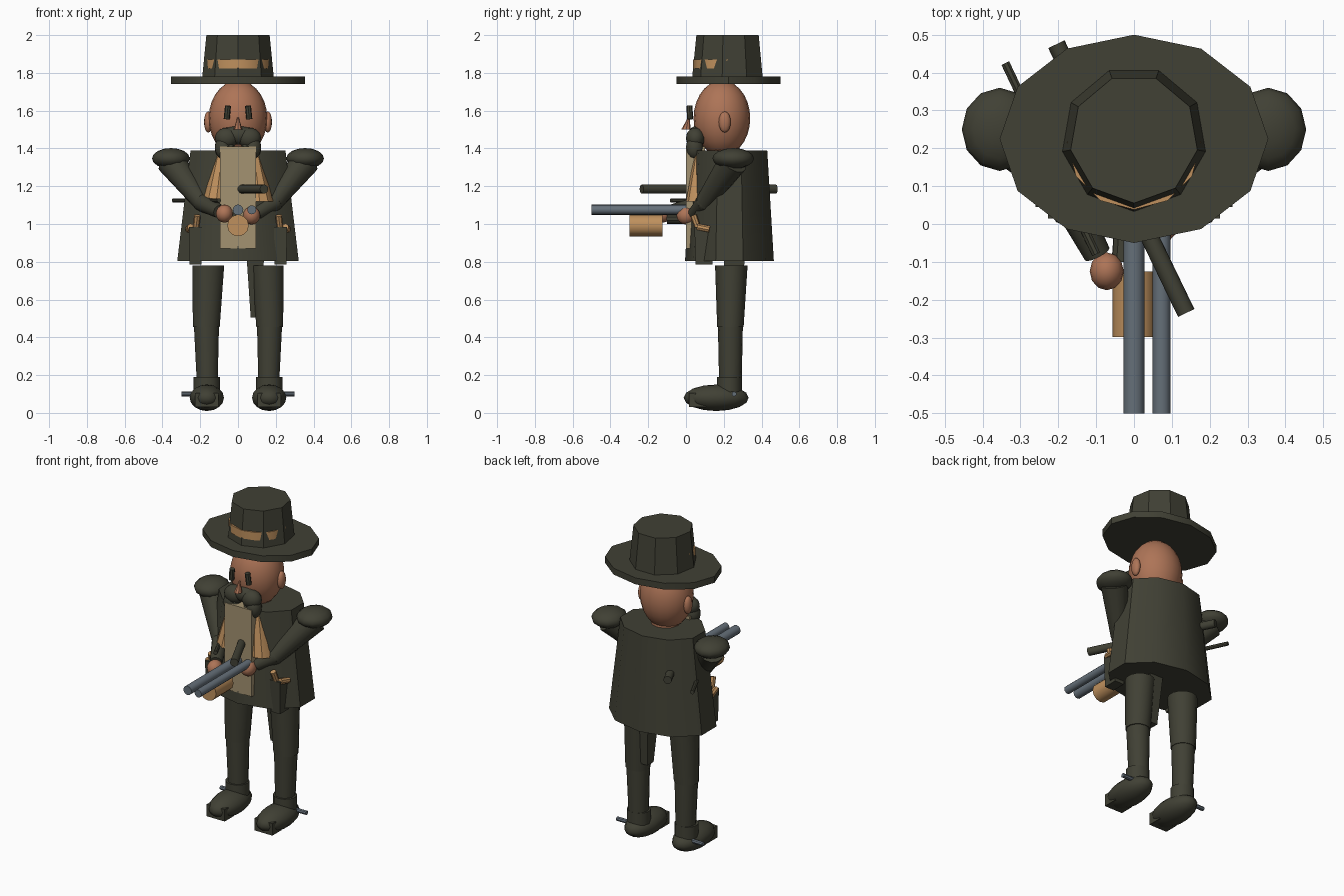
import bpy, bmesh, math
from mathutils import Vector, Matrix

if "Cube" in bpy.data.objects:
    bpy.data.objects.remove(bpy.data.objects["Cube"])


def material(name, rgb):
    m = bpy.data.materials.new(name)
    m.diffuse_color = (*rgb, 1)
    m.use_nodes = True
    m.node_tree.nodes["Principled BSDF"].inputs["Base Color"].default_value = m.diffuse_color
    return m


DARK = material("dark olive cloth", (0.052, 0.052, 0.035))
SKIN = material("skin", (0.42, 0.175, 0.095))
TAN = material("tan leather", (0.52, 0.28, 0.11))
SHIRT = material("linen", (0.37, 0.29, 0.165))
STEEL = material("steel", (0.13, 0.16, 0.19))


def finish(name, bm, mat, angle=35):
    bmesh.ops.recalc_face_normals(bm, faces=bm.faces)
    me = bpy.data.meshes.new(name)
    bm.to_mesh(me)
    bm.free()
    me.materials.append(mat)
    ob = bpy.data.objects.new(name, me)
    bpy.context.collection.objects.link(ob)
    bpy.ops.object.select_all(action='DESELECT')
    ob.select_set(True)
    bpy.context.view_layer.objects.active = ob
    bpy.ops.object.shade_smooth_by_angle(angle=math.radians(angle))
    return ob


def loft(name, rings, n, mat):
    """Upright solid through rings of (centre, rx, ry)."""
    bm = bmesh.new()
    loops = []
    for c, rx, ry in rings:
        loops.append([bm.verts.new((c[0] + rx * math.cos(a), c[1] + ry * math.sin(a), c[2]))
                      for a in (2 * math.pi * k / n - math.pi / 2 for k in range(n))])
    for lo, hi in zip(loops, loops[1:]):
        for k in range(n):
            bm.faces.new((lo[k], lo[(k + 1) % n], hi[(k + 1) % n], hi[k]))
    bm.faces.new(loops[0])
    bm.faces.new(loops[-1])
    return finish(name, bm, mat)


def tube(name, p, q, r1, r2, mat, n=12):
    """Tapered rod from p to q."""
    p, q = Vector(p), Vector(q)
    rot = Vector((0, 0, 1)).rotation_difference(q - p).to_matrix().to_4x4()
    bm = bmesh.new()
    bmesh.ops.create_cone(bm, cap_ends=True, segments=n, radius1=r1, radius2=r2, depth=(q - p).length,
                          matrix=Matrix.Translation((p + q) / 2) @ rot)
    return finish(name, bm, mat)


def ball(name, c, r, mat, u=16, v=10):
    bm = bmesh.new()
    bmesh.ops.create_uvsphere(bm, u_segments=u, v_segments=v, radius=1,
                              matrix=Matrix.Translation(c) @ Matrix.Diagonal((*r, 1)))
    return finish(name, bm, mat, 50)


def box(name, c, s, mat, taper=1.0):
    bm = bmesh.new()
    bmesh.ops.create_cube(bm, size=1)
    for v in bm.verts:
        k = taper if v.co.z < 0 else 1
        v.co = Vector((v.co.x * s[0] * k, v.co.y * s[1] * k, v.co.z * s[2])) + Vector(c)
    return finish(name, bm, mat)


# Hat
loft("hat_brim", [((0, .225, 1.74), .355, .275), ((0, .225, 1.78), .355, .275)], 12, DARK)
loft("hat_crown", [((0, .225, 1.78), .192, .192), ((0, .225, 2.0), .17, .17)], 9, DARK)
loft("hat_band", [((0, .215, 1.822), .177, .177), ((0, .215, 1.872), .177, .177)], 12, TAN)

# Head and face
ball("head", (0, .19, 1.56), (.155, .15, .2), SKIN, 20, 14)
loft("neck", [((0, .2, 1.33), .09, .09), ((0, .2, 1.45), .08, .08)], 12, SKIN)
loft("nose", [((0, 0, 1.5), .023, .025), ((0, .015, 1.565), .004, .004)], 8, SKIN)
ball("beard_centre", (0, .06, 1.47), (.095, .05, .05), DARK)
for side, s in (("left", -1), ("right", 1)):
    ball(f"ear_{side}", (s * .158, .205, 1.54), (.022, .032, .056), SKIN, 12, 8)
    tube(f"eye_{side}", (s * .06, .022, 1.555), (s * .053, .018, 1.626), .016, .016, DARK, 8)
    ball(f"moustache_{side}", (s * .06, .05, 1.455), (.062, .05, .055), DARK)
    ball(f"moustache_tip_{side}", (s * .08, .045, 1.405), (.043, .045, .06), DARK)
    ball(f"moustache_inner_{side}", (s * .04, .05, 1.395), (.022, .04, .05), DARK)

# Coat and shirt
loft("coat", [((0, .23, .805), .338, .235), ((0, .23, 1.39), .264, .2)], 10, DARK)
box("shirt", (0, .05, 1.14), (.19, .1, .54), SHIRT)

for side, s in (("left", -1), ("right", 1)):
    # Vest panels
    loft(f"vest_{side}", [((s * .115, .07, 1.12), .075, .07), ((s * .085, .09, 1.37), .035, .045)], 10, TAN)

    # Arms
    hand = Vector((-.072, -.125, 1.055)) if s < 0 else Vector((.072, .0, 1.045))
    wrist = hand + Vector((s * .025, .045, .01))
    elbow = Vector((s * .19, .1, 1.115))
    ball(f"shoulder_{side}", (s * .355, .25, 1.347), (.1, .11, .055), DARK, 12, 8)
    tube(f"upper_arm_{side}", (s * .355, .25, 1.33), elbow, .078, .05, DARK)
    ball(f"elbow_{side}", elbow, (.05, .05, .05), DARK, 12, 8)
    tube(f"forearm_{side}", elbow, wrist, .05, .036, DARK)
    ball(f"hand_{side}", hand, (.045, .05, .048), SKIN, 12, 8)

    # Holsters with pistol grips
    box(f"holster_{side}", (s * .225, .095, .885), (.07, .1, .2), DARK, .9)
    tube(f"pistol_grip_{side}", (s * .225, .07, .96), (s * .215, .04, 1.045), .016, .018, TAN, 8)
    tube(f"pistol_butt_{side}", (s * .25, .06, .985), (s * .262, .125, .972), .018, .018, TAN, 8)

    # Legs
    loft(f"thigh_{side}", [((s * .168, .235, .455), .073, .07), ((s * .157, .24, .78), .086, .086)], 14, DARK)
    loft(f"shin_{side}", [((s * .163, .235, .17), .057, .06), ((s * .167, .235, .46), .068, .066)], 14, DARK)

    # Boots and spurs
    loft(f"boot_cuff_{side}", [((s * .165, .23, .09), .07, .066), ((s * .165, .23, .19), .07, .066)], 12, DARK)
    ball(f"boot_{side}", (s * .165, .16, .08), (.093, .172, .07), DARK, 14, 8)
    box(f"boot_toe_{side}", (s * .165, .06, .068), (.125, .09, .075), DARK)
    tube(f"spur_{side}", (s * .2, .255, .1), (s * .298, .255, .1), .013, .013, STEEL, 8)

# Hanging sheath between the legs
box("sheath", (.092, .255, .655), (.09, .11, .3), DARK, .55)

# Double-barrelled gun with wooden fore-end
tube("barrel_main", (0, -.5, 1.075), (0, .06, 1.075), .028, .028, STEEL)
tube("barrel_side", (.073, -.5, 1.075), (.073, .06, 1.075), .024, .024, STEEL)
tube("gun_fore_end", (0, -.298, .992), (0, -.125, .992), .057, .057, TAN)
tube("gun_grip", (-.03, -.1, 1.03), (-.02, .04, 1.03), .03, .03, DARK, 10)

# Slanted rods carried through the coat
tube("thick_rod", (.138, -.235, 1.185), (-.205, .475, 1.185), .024, .024, DARK)
tube("thin_rod", (-.34, .425, 1.125), (-.1, -.08, 1.125), .012, .012, DARK, 8)
